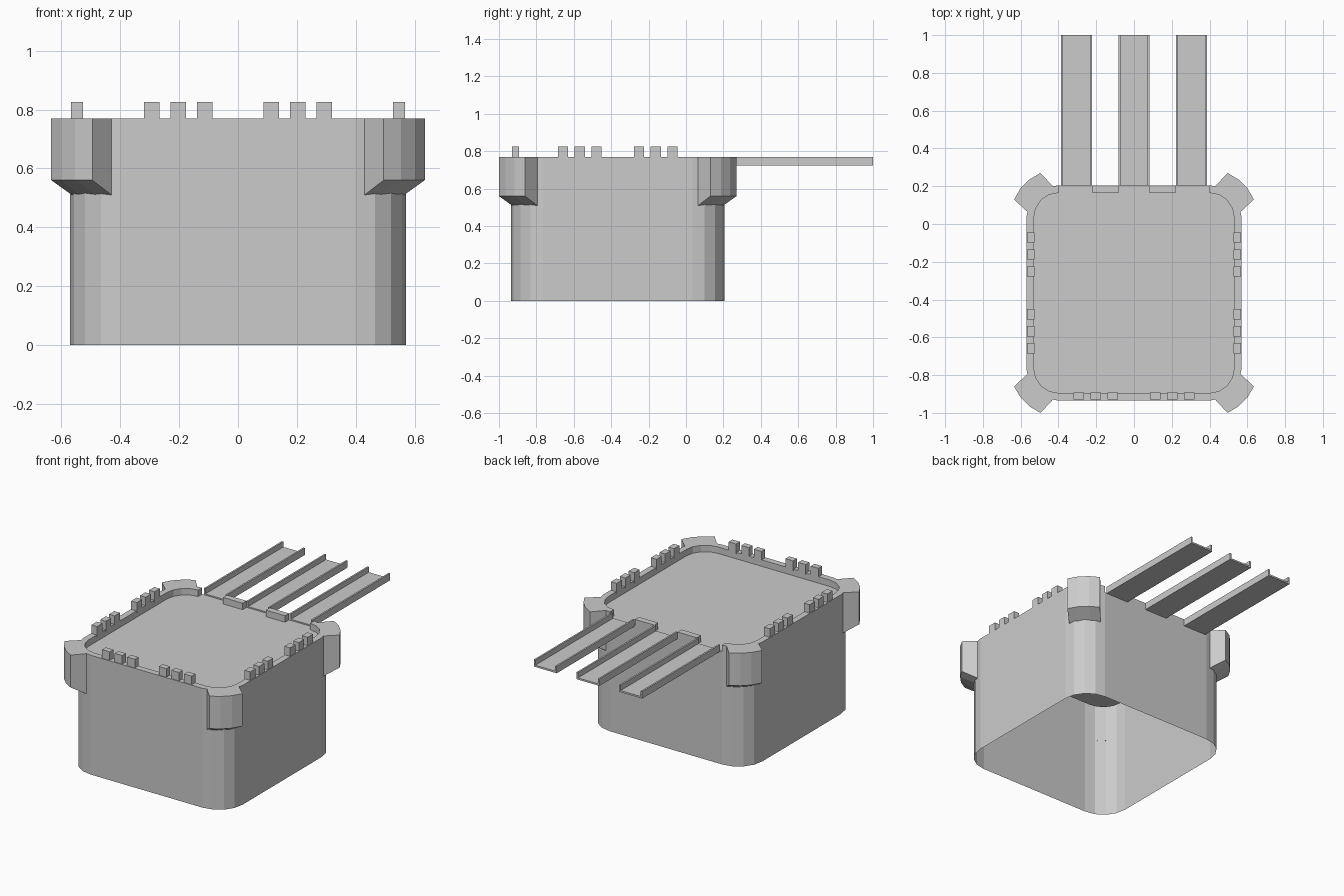
import bpy, bmesh, math

if "Cube" in bpy.data.objects:
    bpy.data.objects.remove(bpy.data.objects["Cube"])

CY = -0.365                 # centre of the tower in y
TOP, FLOOR = 0.77, 0.728
HALF, RAD, RIM = 0.57, 0.17, 0.04
C = HALF - RAD              # corner arc centre


def make_object(name, bm):
    bmesh.ops.remove_doubles(bm, verts=bm.verts, dist=1e-5)
    bmesh.ops.recalc_face_normals(bm, faces=bm.faces)
    me = bpy.data.meshes.new(name)
    bm.to_mesh(me)
    bm.free()
    ob = bpy.data.objects.new(name, me)
    bpy.context.collection.objects.link(ob)
    return ob


def face(bm, *pts):
    bm.faces.new([bm.verts.new(p) for p in pts])


def rounded_loop(r, segs=4):
    pts = []
    for q in range(4):
        sx, sy = [(1, 1), (-1, 1), (-1, -1), (1, -1)][q]
        for i in range(segs + 1):
            a = math.pi / 2 * (q + i / segs)
            pts.append((sx * C + r * math.cos(a), CY + sy * C + r * math.sin(a)))
    return pts


def box(name, x0, x1, y0, y1, z0, z1):
    bm = bmesh.new()
    bmesh.ops.create_cube(bm, size=1)
    for v in bm.verts:
        v.co = ((x0 + x1) / 2 + v.co.x * (x1 - x0),
                (y0 + y1) / 2 + v.co.y * (y1 - y0),
                (z0 + z1) / 2 + v.co.z * (z1 - z0))
    return make_object(name, bm)


# Tower shell: open below, sunken roof, parapet open along the back
bm = bmesh.new()
outer, inner = rounded_loop(RAD), rounded_loop(RAD - RIM)
n = len(outer)
BACK = 4                    # straight back edge of the loop
for i in range(n):
    j = (i + 1) % n
    a, b, c, d = outer[i], outer[j], inner[j], inner[i]
    h = FLOOR if i == BACK else TOP
    face(bm, (*a, 0), (*b, 0), (*b, h), (*a, h))
    face(bm, (*a, h), (*b, h), (*c, h), (*d, h))
    if i != BACK:
        face(bm, (*d, TOP), (*c, TOP), (*c, FLOOR), (*d, FLOOR))
for k in (BACK, BACK + 1):
    face(bm, (*outer[k], FLOOR), (*outer[k], TOP), (*inner[k], TOP), (*inner[k], FLOOR))
face(bm, *[(*p, FLOOR) for p in inner])
make_object("tower_shell", bm)

# Corner turrets with tapered undersides
out = [(.43, .57), (.495, .635), (.553, .601), (.601, .553), (.635, .495), (.57, .43)]
wall = [(.43, .565), (.43, .565), (.485, .54), (.54, .485), (.565, .43), (.565, .43)]
for sx in (-1, 1):
    for sy in (-1, 1):
        bm = bmesh.new()
        P = lambda p, z: (sx * p[0], CY + sy * p[1], z)
        for i in range(1, 4):
            a, b, c, d = out[i], out[i + 1], wall[i + 1], wall[i]
            face(bm, P(a, TOP), P(b, TOP), P(c, TOP), P(d, TOP))
            face(bm, P(a, TOP), P(b, TOP), P(b, .56), P(a, .56))
            face(bm, P(a, .56), P(b, .56), P(c, .51), P(d, .51))
        for i in (1, 4):
            face(bm, P(out[i], TOP), P(out[i], .56), P(wall[i], .51), P(wall[i], TOP))
        make_object("corner_turret", bm)

# Battlement teeth on the front and both sides
W = 0.027
for s in (-1, 1):
    for o in (.113, .203, .293):
        box("front_tooth", s * o - W, s * o + W, CY - .565, CY - .527, TOP - .01, .825)
        for side in (-1, 1):
            x = sorted((side * .527, side * .567))
            y = CY + s * o
            box("side_tooth", x[0], x[1], y - W, y + W, TOP - .01, .825)

# Low blocks between the bridge planks
for s in (-1, 1):
    box("back_block", s * .152 - .069, s * .152 + .069, .165, .205, FLOOR - .003, TOP)

# Channel-shaped bridge planks
w, t, z0 = .082, .011, .725
profile = [(-w, z0), (w, z0), (w, TOP), (w - t, TOP), (w - t, z0 + t),
           (-w + t, z0 + t), (-w + t, TOP), (-w, TOP)]
for x in (-.305, 0, .305):
    bm = bmesh.new()
    f = bm.faces.new([bm.verts.new((x + px, .205, pz)) for px, pz in profile])
    ext = bmesh.ops.extrude_face_region(bm, geom=[f], use_keep_orig=True)
    bmesh.ops.translate(bm, vec=(0, .795, 0),
                        verts=[e for e in ext["geom"] if isinstance(e, bmesh.types.BMVert)])
    make_object("bridge_plank", bm)
